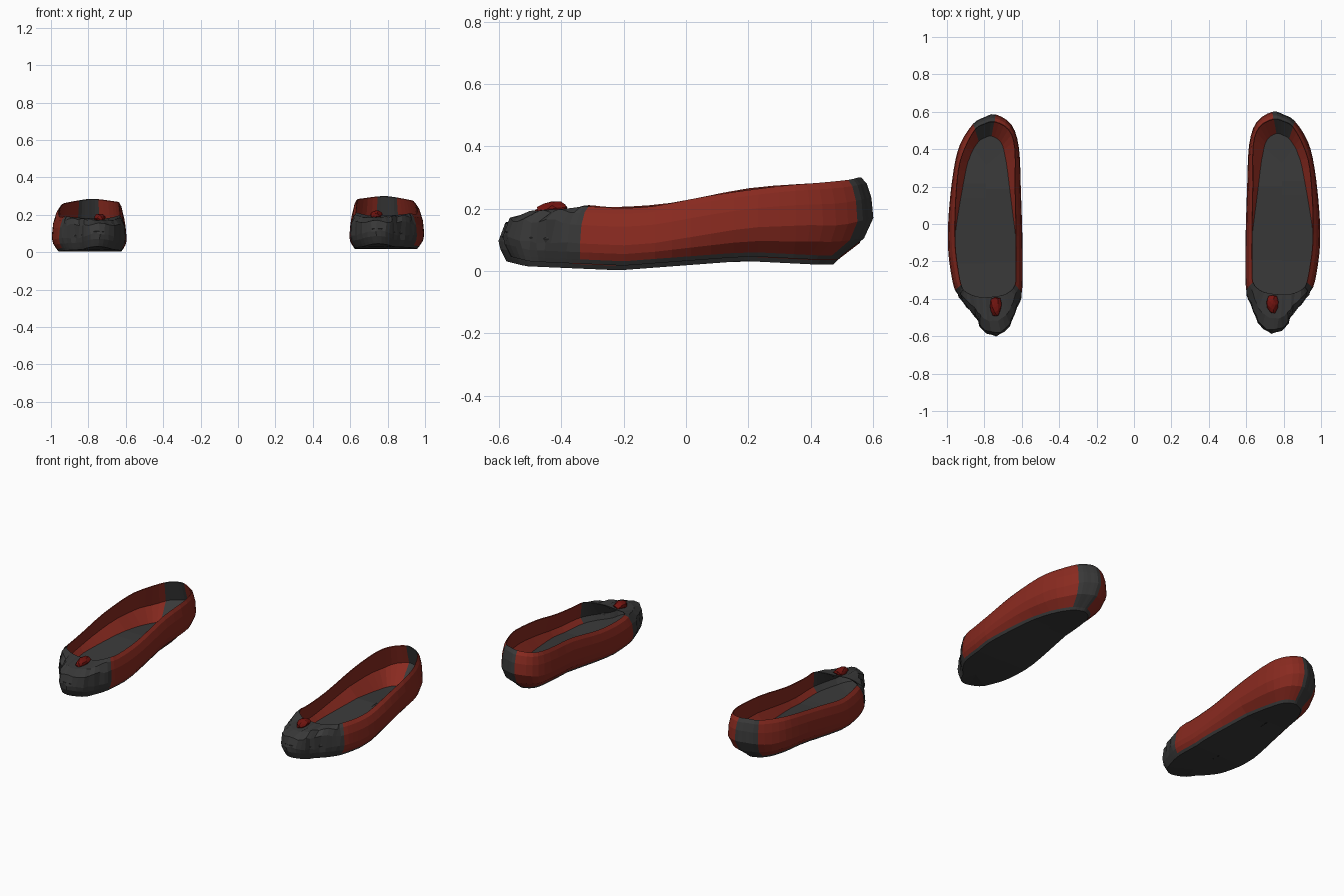
import bpy, bmesh, math, random
from mathutils import Vector

if "Cube" in bpy.data.objects:
    bpy.data.objects.remove(bpy.data.objects["Cube"])

random.seed(4)
SUB = 3          # columns per outline point
AXIS_X = 0.79    # middle line of one shoe


def material(name, rgb):
    m = bpy.data.materials.new(name)
    m.diffuse_color = (*rgb, 1)
    m.use_nodes = True
    m.node_tree.nodes["Principled BSDF"].inputs["Base Color"].default_value = m.diffuse_color
    return m


RED = material("red leather", (0.25, 0.023, 0.014))
GREY = material("charcoal", (0.041, 0.041, 0.041))
RUBY = material("dark red", (0.17, 0.007, 0.005))

# Plan of one shoe, from the toe round the outer side:
# widest outline x, y, then opening edge x, y, z
PLAN = [
    (.74, -.587, .76, -.375, .195), (.81, -.55, .81, -.378, .197),
    (.85, -.48, .86, -.368, .200), (.915, -.405, .905, -.345, .205),
    (.957, -.34, .925, -.312, .207), (.98, -.24, .943, -.22, .202),
    (.995, -.10, .957, -.10, .208), (.99, .08, .957, .08, .242),
    (.965, .30, .94, .30, .272), (.93, .44, .905, .42, .282),
    (.86, .55, .85, .52, .292), (.80, .585, .80, .55, .299),
    (.74, .60, .745, .562, .298), (.655, .545, .67, .52, .288),
    (.615, .42, .637, .42, .282), (.605, .20, .635, .20, .265),
    (.597, -.05, .63, -.05, .218), (.595, -.25, .63, -.23, .205),
    (.600, -.35, .635, -.312, .211), (.622, -.43, .67, -.352, .202),
    (.665, -.535, .71, -.368, .195)]
N = len(PLAN)
CAP = (18, N + 4)      # plan range of the toe cap
STRIP = (10, 12)       # plan range of the heel strip

# Height of the underside along the shoe
UNDER = [(-.60, .055), (-.5, .03), (-.2, .017), (0, .032), (.2, .047),
         (.42, .036), (.5, .036), (.6, .06)]


def under(y):
    for (a, za), (b, zb) in zip(UNDER, UNDER[1:]):
        if y <= b:
            return za + (zb - za) * (y - a) / (b - a)
    return UNDER[-1][1]


def smooth_loop(pts):
    """Closed curve through all points, SUB steps per span."""
    out = []
    for i in range(len(pts)):
        p = [pts[(i + d) % len(pts)] for d in (-1, 0, 1, 2)]
        for s in range(SUB):
            t = s / SUB
            out.append([0.5 * (2 * b + (c - a) * t + (2 * a - 5 * b + 4 * c - d) * t * t
                               + (3 * b - a - 3 * c + d) * t ** 3)
                        for a, b, c, d in zip(*p)])
    return out


def pull(x, y, k):
    """Shrink a point towards the middle line of the shoe."""
    cy = max(-.42, min(.33, y))
    return AXIS_X + (x - AXIS_X) * k, cy + (y - cy) * k


def column(x, y, rx, ry, rz):
    """One upright section: underside, outer wall, rim, inner wall, insole."""
    def flat(k, dz):
        a, b = pull(x, y, k)
        return Vector((a, b, under(b) + dz))
    toe = max(0, min(1, (-.34 - y) / .1))              # fuller over the toes
    heel = max(0, min(1, (y + .1) / .5))               # sole narrows to the heel
    k = .85 - .27 * heel
    low = Vector((x, y, under(y) + .065 + .045 * heel))
    rim = Vector((rx, ry, rz))

    def wall(t, h):
        v = low.lerp(rim, t)
        v.z = low.z + (rim.z - low.z) * h
        return v
    welt = flat(k + .05, .014)
    flank = welt.lerp(low, .7)
    flank.z = welt.z + (low.z - welt.z) * .45
    lip = Vector((*pull(rx, ry, .98), rz - .003))
    lining = Vector((*pull(x, y, .965), low.z + .01))
    return [flat(0, 0), flat(k, 0), welt, flank, low,
            wall(.16 - .08 * toe, .5 + .12 * toe), wall(.55 - .17 * toe, .85 + .07 * toe),
            rim, lip, lining, flat(k - .01, .045), flat(0, .045)]


COLS = [column(*p) for p in smooth_loop(PLAN)]
TOTAL = len(COLS)

# Creased leather on the toe cap
for c in range(CAP[0] * SUB + 1, CAP[1] * SUB):
    for level in (4, 5, 6):
        COLS[c % TOTAL][level] += Vector([random.uniform(-.006, .006) for _ in range(3)])


def place(v, side):
    """The left shoe is the mirrored right one, set slightly lower."""
    return v.copy() if side > 0 else Vector((-v.x, v.y - .014, v.z - .015))


def finish(bm, name, mat, side):
    bmesh.ops.remove_doubles(bm, verts=bm.verts[:], dist=.0004)
    if side < 0:
        bmesh.ops.reverse_faces(bm, faces=bm.faces[:])
    me = bpy.data.meshes.new(name)
    bm.to_mesh(me)
    bm.free()
    me.materials.append(mat)
    bpy.context.collection.objects.link(bpy.data.objects.new(name, me))


def part(name, mat, side, levels, span=(0, N)):
    """Skin between section levels over a range of the plan."""
    bm = bmesh.new()
    grid = [[bm.verts.new(place(COLS[c % TOTAL][l], side))
             for l in range(levels[0], levels[1] + 1)]
            for c in range(span[0] * SUB, span[1] * SUB + 1)]
    for a, b in zip(grid, grid[1:]):
        for i in range(len(a) - 1):
            bm.faces.new((a[i], b[i], b[i + 1], a[i + 1]))
    finish(bm, name, mat, side)


def ornament(name, side):
    """Small lumpy knot on the toe cap."""
    bm = bmesh.new()
    bmesh.ops.create_icosphere(bm, subdivisions=2, radius=1)
    for v in bm.verts:
        v.co *= random.uniform(.85, 1.1)
        taper = .8 + .2 * v.co.y
        v.co = place(Vector((.74 + .04 * v.co.x * taper, -.43 + .053 * v.co.y,
                             .199 + .023 * v.co.z + .006 * v.co.y)), side)
    finish(bm, name, RUBY, side)


for label, side in (("right", 1), ("left", -1)):
    part(label + "_sole", GREY, side, (0, 2))
    part(label + "_insole", GREY, side, (10, 11))
    part(label + "_toe_cap", GREY, side, (2, 10), CAP)
    part(label + "_heel_strip", GREY, side, (2, 10), STRIP)
    part(label + "_outer_side", RED, side, (2, 10), (CAP[1] - N, STRIP[0]))
    part(label + "_inner_side", RED, side, (2, 10), (STRIP[1], CAP[0]))
    ornament(label + "_toe_knot", side)
